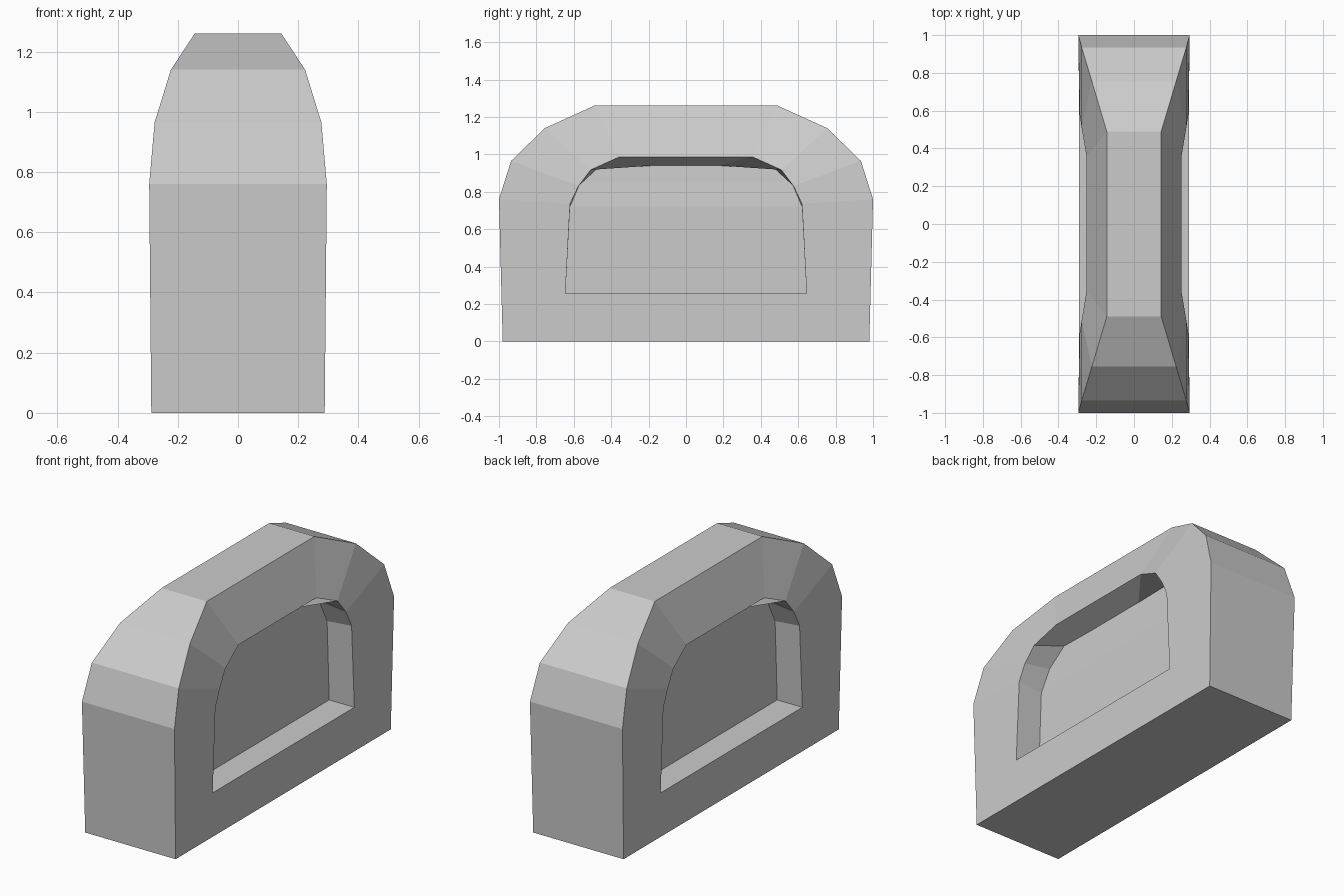
import bpy, bmesh

if "Cube" in bpy.data.objects:
    bpy.data.objects.remove(bpy.data.objects["Cube"])

# Profiles (half width x, half length y, height z), bottom level to top level
SHELL = [(.288, .98, 0), (.295, 1, .76), (.277, .935, .965), (.223, .755, 1.14), (.144, .49, 1.26)]
RIM = [(.29, .645, .255), (.29, .62, .735), (.287, .575, .83), (.277, .51, .917), (.251, .355, .987)]
FLOOR = [(.13, .645, .255), (.134, .62, .72), (.122, .565, .85), (.116, .45, .945), (.114, .174, .94)]

bm = bmesh.new()


def columns(profile):
    """Four mirrored columns of vertices, keyed by (x sign, y sign)."""
    return {(i, j): [bm.verts.new((i * x, j * y, z)) for x, y, z in profile]
            for i in (-1, 1) for j in (-1, 1)}


def strip(a, b):
    """Faces between two columns."""
    for k in range(len(a) - 1):
        bm.faces.new((a[k], b[k], b[k + 1], a[k + 1]))


shell, rim, floor = columns(SHELL), columns(RIM), columns(FLOOR)
corners = [(-1, -1), (1, -1), (1, 1), (-1, 1)]

# End walls, underside and top
for j in (-1, 1):
    strip(shell[-1, j], shell[1, j])
for k in (0, -1):
    bm.faces.new([shell[c][k] for c in corners])

# Side frames with recessed panels
for i in (-1, 1):
    for j in (-1, 1):
        strip(shell[i, j], rim[i, j])
        strip(rim[i, j], floor[i, j])
    strip(floor[i, -1], floor[i, 1])
    for k in (0, -1):
        for outer, inner in ((shell, rim), (rim, floor)):
            bm.faces.new((outer[i, -1][k], outer[i, 1][k], inner[i, 1][k], inner[i, -1][k]))

bmesh.ops.recalc_face_normals(bm, faces=bm.faces)
mesh = bpy.data.meshes.new("recessed_block")
bm.to_mesh(mesh)
bm.free()
bpy.context.collection.objects.link(bpy.data.objects.new("recessed_block", mesh))
